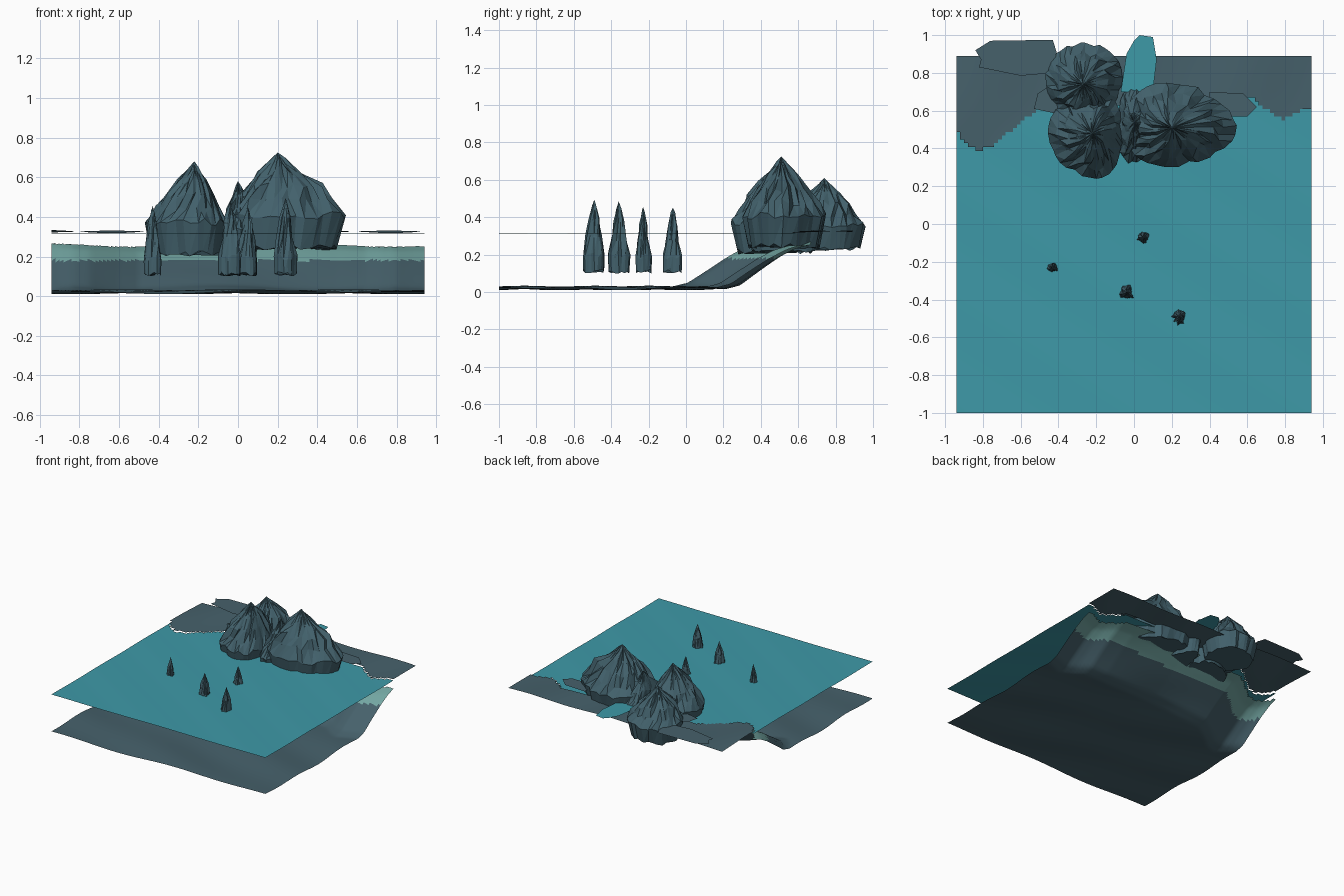
import bpy, bmesh, random
from math import sin, cos, pi, tau

if "Cube" in bpy.data.objects:
    bpy.data.objects.remove(bpy.data.objects["Cube"], do_unlink=True)


def material(name, r, g, b):
    m = bpy.data.materials.new(name)
    m.use_nodes = True
    m.diffuse_color = (r, g, b, 1)
    m.node_tree.nodes["Principled BSDF"].inputs["Base Color"].default_value = (r, g, b, 1)
    return m


water_teal = material("water teal", 0.048, 0.32, 0.39)
land_grey = material("land blue grey", 0.061, 0.119, 0.147)
rock_grey = material("rock slate", 0.055, 0.12, 0.15)
shallow_teal = material("shallow pale teal", 0.17, 0.38, 0.36)


def finish(name, bm, *mats, smooth=False):
    me = bpy.data.meshes.new(name)
    bm.to_mesh(me)
    bm.free()
    for m in mats:
        me.materials.append(m)
    for p in me.polygons:
        p.use_smooth = smooth
    ob = bpy.data.objects.new(name, me)
    bpy.context.collection.objects.link(ob)
    return ob


def lerp_path(points, x):
    for (x0, y0), (x1, y1) in zip(points, points[1:]):
        if x <= x1:
            return y0 + (y1 - y0) * max(0, (x - x0) / (x1 - x0))
    return points[-1][1]


# Shoreline shared by the water, the land and the seabed
SHORE = [(-.94, .5), (-.9, .44), (-.83, .385), (-.75, .41), (-.6, .54), (-.5, .61), (0, .63),
         (.5, .67), (.64, .66), (.72, .59), (.79, .55), (.87, .59), (.94, .62)]
# Seabed height against distance in front of the shore
SLOPE = [(0, .262), (.08, .235), (.17, .185), (.3, .1), (.38, .045), (.46, .022)]


def from_shore(x, y):
    return lerp_path(SHORE, x) - y


def seabed_height(x, y):
    d = from_shore(x, y)
    k = max(0, 1 - d / .4)
    swell = .012 * sin(5 * x + 9 * y) * sin(3 * y - 2 * x + 1)
    return max(.001, lerp_path(SLOPE, d) + swell * (1 - k) + .012 * k * cos(4.9 * (x - .14)))


def sheet(name, keep, height, *mats, pick=None):
    bm = bmesh.new()
    bmesh.ops.create_grid(bm, x_segments=94, y_segments=94, size=1)
    for v in bm.verts:
        v.co.x *= .94
        v.co.y = v.co.y * .945 - .055
    gone = [f for f in bm.faces if not keep(*f.calc_center_median()[:2])]
    bmesh.ops.delete(bm, geom=gone, context='FACES')
    for v in bm.verts:
        v.co.z = height(v.co.x, v.co.y)
    if pick:
        for f in bm.faces:
            f.material_index = pick(f.calc_center_median())
    return finish(name, bm, *mats, smooth=True)


sheet("water_surface", lambda x, y: from_shore(x, y) > 0,
      lambda x, y: .315 + .0012 * sin(7 * x + 11 * y), water_teal)
sheet("shore_land", lambda x, y: from_shore(x, y) <= 0,
      lambda x, y: .326 + .008 * sin(9 * x + 1) * cos(6 * y), land_grey)
sheet("seabed", lambda x, y: from_shore(x, y) > 0, seabed_height,
      land_grey, shallow_teal, pick=lambda c: int(c.z > .18))


# Thin flat ledges behind and beside the rocks
def ledge(name, outline, mat, z=.37):
    bm = bmesh.new()
    bm.faces.new([bm.verts.new((x, y, z)) for x, y in outline])
    bmesh.ops.recalc_face_normals(bm, faces=bm.faces)
    for f in bm.faces:
        if f.normal.z < 0:
            f.normal_flip()
    finish(name, bm, mat)


ledge("left_ledge", [(-.84, .92), (-.76, .97), (-.43, .975), (-.41, .91), (-.43, .8), (-.6, .785),
                     (-.82, .83), (-.81, .87)], land_grey)
ledge("inner_ledge", [(-.53, .61), (-.51, .69), (-.45, .73), (-.3, .7), (-.3, .56)], land_grey)
ledge("right_ledge", [(.4, .7), (.58, .69), (.65, .62), (.6, .57), (.4, .57)], land_grey)
ledge("back_pool", [(-.07, .7), (-.04, .9), (0, .97), (.03, 1), (.1, .99), (.12, .87), (.1, .7)],
      water_teal)


# Craggy rock: jittered rings from base to peak, spread unevenly to fit its bounds
def crag(name, centre, x_range, y_range, z_base, z_peak, profile, sides, seed, rough):
    rnd = random.Random(seed)
    cx, cy = centre
    height = z_peak - z_base
    bm = bmesh.new()
    lobes = [1 - rough * .5 * (1 + sin(3 * tau * i / sides + seed)) * rnd.uniform(.3, 1)
             for i in range(sides)]
    rings = []
    for level, (radius, h) in enumerate(profile):
        ring = []
        for i in range(sides):
            a = tau * i / sides + rnd.uniform(-.05, .05)
            crease = rnd.uniform(1 - rough * (1.6 if level > 1 else .25), 1)
            r = radius * lobes[i] * crease
            dx, dy = cos(a) * r, sin(a) * r
            dx *= x_range[1] - cx if dx > 0 else cx - x_range[0]
            dy *= y_range[1] - cy if dy > 0 else cy - y_range[0]
            lift = rnd.uniform(-.04, .04) if level else rnd.uniform(0, .06)
            ring.append(bm.verts.new((cx + dx, cy + dy, z_base + height * (h + lift))))
        rings.append(ring)
    peak = bm.verts.new((cx, cy, z_peak))
    for i in range(sides):
        j = (i + 1) % sides
        for low, high in zip(rings, rings[1:]):
            bm.faces.new((low[i], low[j], high[j]))
            bm.faces.new((low[i], high[j], high[i]))
        bm.faces.new((rings[-1][i], rings[-1][j], peak))
    bm.faces.new(rings[0][::-1])
    finish(name, bm, rock_grey)


MOUND = [(.86, 0), (1, .36), (.87, .5), (.68, .65), (.4, .79), (.14, .91)]
SPIRE = [(.95, 0), (1, .25), (.85, .5), (.55, .74), (.25, .9)]

crag("back_rock", (-.27, .74), (-.48, -.05), (.5, .98), .22, .61, MOUND, 34, 3, .14)
crag("front_rock", (-.22, .48), (-.46, -.04), (.23, .72), .2, .68, MOUND, 34, 8, .14)
crag("right_rock", (.2, .51), (-.08, .55), (.29, .76), .23, .725, MOUND, 34, 5, .14)
crag("middle_rock", (0, .54), (-.1, .12), (.3, .74), .21, .58, MOUND, 26, 12, .16)

# Spires standing in the water
for n, (x, y, top, r) in enumerate([(-.43, -.23, .455, .05), (-.04, -.36, .485, .065),
                                    (.05, -.07, .45, .06), (.24, -.49, .495, .065)]):
    crag(f"spire_{n + 1}", (x, y), (x - r, x + r), (y - r, y + r), .1, top, SPIRE, 18, n, .28)
